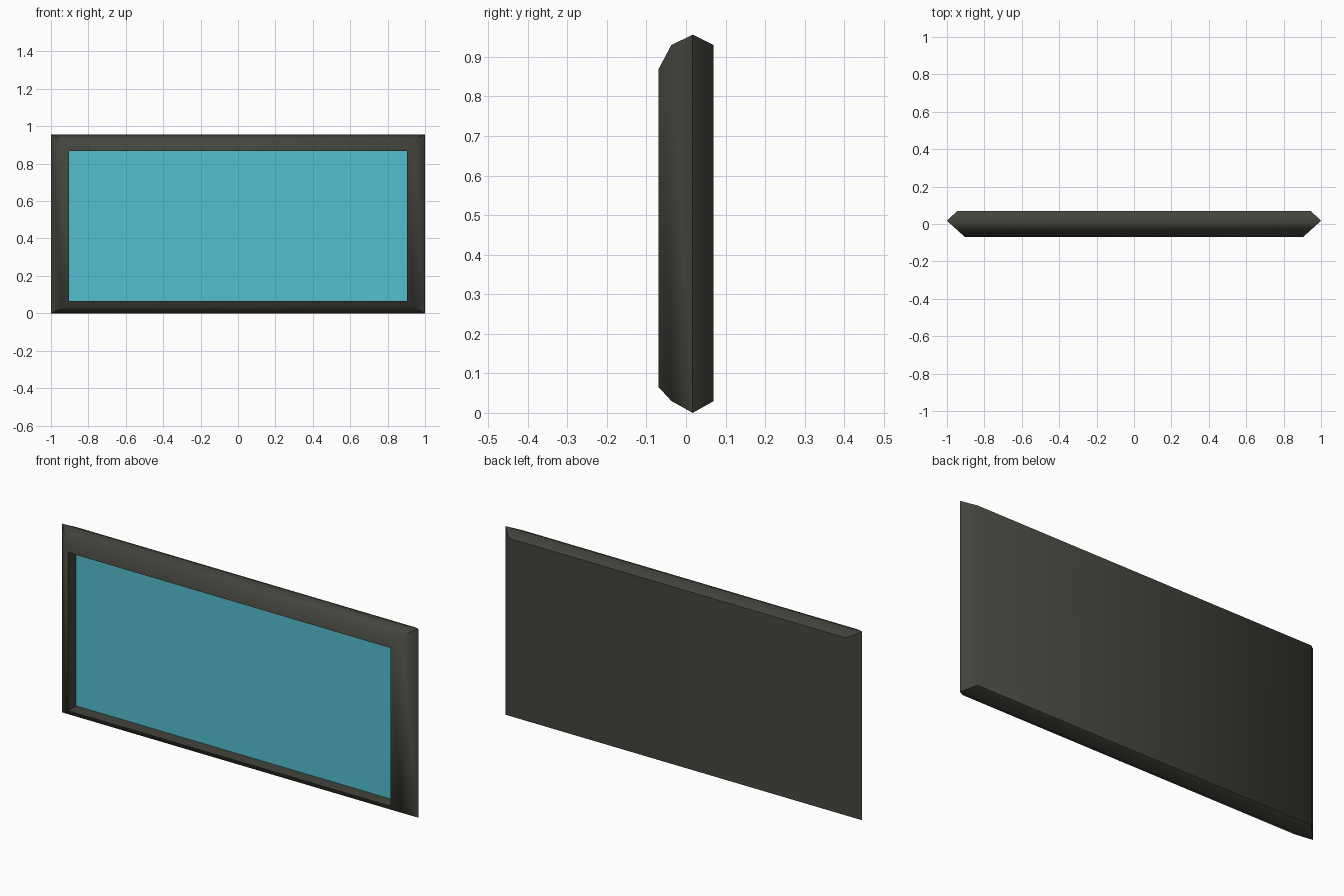
import bpy, bmesh, math

if "Cube" in bpy.data.objects:
    bpy.data.objects.remove(bpy.data.objects["Cube"])


def material(name, rgb):
    m = bpy.data.materials.new(name)
    m.diffuse_color = (*rgb, 1)
    m.use_nodes = True
    m.node_tree.nodes["Principled BSDF"].inputs["Base Color"].default_value = m.diffuse_color
    return m


def ring(bm, x, y, z0, z1):
    # one rectangular loop in a plane of constant depth
    return [bm.verts.new(p) for p in
            ((-x, y, z0), (x, y, z0), (x, y, z1), (-x, y, z1))]


def make_object(name, bm, mat):
    bmesh.ops.recalc_face_normals(bm, faces=bm.faces)
    me = bpy.data.meshes.new(name)
    bm.to_mesh(me)
    bm.free()
    me.materials.append(mat)
    ob = bpy.data.objects.new(name, me)
    bpy.context.collection.objects.link(ob)
    return ob


dark = material("dark grey", (0.058, 0.058, 0.048))
cyan = material("screen cyan", (0.085, 0.52, 0.62))

# Casing: nested rectangles from back panel round to the recessed screen seat
sections = [
    (0.945, 0.07, 0.03, 0.93),      # back panel edge
    (1.0, 0.017, 0.0, 0.956),       # outer ridge
    (0.94, -0.037, 0.03, 0.93),     # front bevel
    (0.904, -0.07, 0.066, 0.868),   # front lip
    (0.904, -0.002, 0.066, 0.868),  # recess bottom
]
bm = bmesh.new()
rings = [ring(bm, *s) for s in sections]
bm.faces.new(rings[0])
for a, b in zip(rings, rings[1:]):
    for i in range(4):
        j = (i + 1) % 4
        bm.faces.new((a[i], a[j], b[j], b[i]))
bm.faces.new(rings[-1])
casing = make_object("casing", bm, dark)
bpy.context.view_layer.objects.active = casing
casing.select_set(True)
bpy.ops.object.shade_smooth_by_angle(angle=math.radians(60))

# Screen: thin plate lying in the recess
bm = bmesh.new()
bmesh.ops.create_cube(bm, size=1)
bmesh.ops.scale(bm, vec=(1.808, 0.004, 0.802), verts=bm.verts)
bmesh.ops.translate(bm, vec=(0, -0.003, 0.467), verts=bm.verts)
make_object("screen", bm, cyan)
